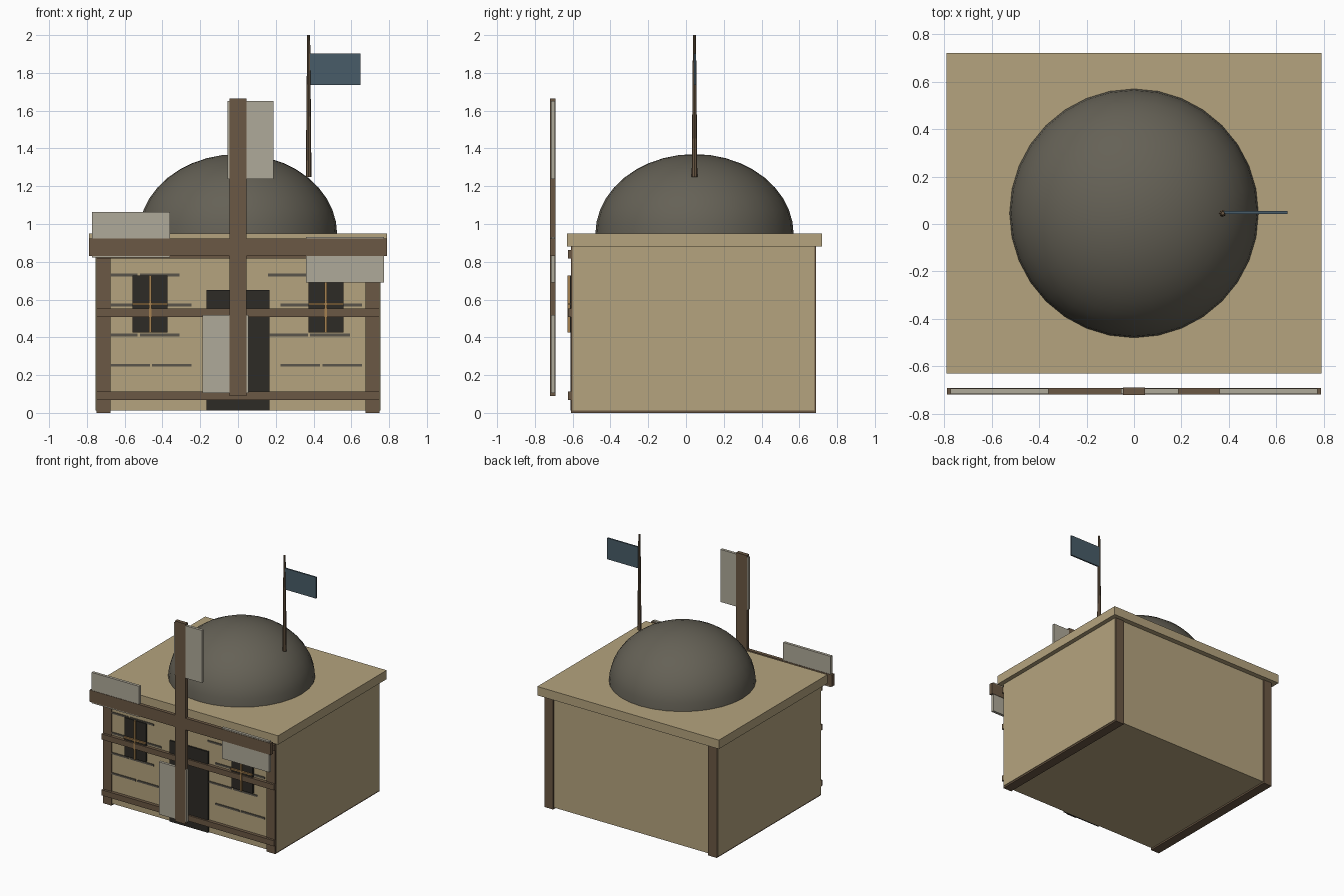
import bpy, bmesh, math
from mathutils import Matrix

if "Cube" in bpy.data.objects:
    bpy.data.objects.remove(bpy.data.objects["Cube"])


def material(name, rgb):
    m = bpy.data.materials.new(name)
    m.diffuse_color = (*rgb, 1)
    m.use_nodes = True
    m.node_tree.nodes["Principled BSDF"].inputs["Base Color"].default_value = m.diffuse_color
    return m


SAND = material("sand", (0.46, 0.37, 0.21))
WOOD = material("wood", (0.147, 0.098, 0.058))
DARK = material("dark", (0.026, 0.024, 0.019))
STONE = material("stone", (0.13, 0.12, 0.093))
CLOTH = material("cloth", (0.43, 0.40, 0.32))
BLUE = material("blue", (0.065, 0.107, 0.138))
TRIM = material("trim", (0.38, 0.22, 0.08))
GROOVE = material("groove", (0.10, 0.09, 0.07))


def finish(name, bm, mat):
    me = bpy.data.meshes.new(name)
    bm.to_mesh(me)
    bm.free()
    ob = bpy.data.objects.new(name, me)
    me.materials.append(mat)
    bpy.context.collection.objects.link(ob)
    return ob


def box(name, x, y, z, mat):
    """Box from (min, max) pairs on each axis."""
    bm = bmesh.new()
    size = [b - a for a, b in (x, y, z)]
    mid = [(a + b) / 2 for a, b in (x, y, z)]
    bmesh.ops.create_cube(bm, size=1, matrix=Matrix.Translation(mid) @ Matrix.Diagonal((*size, 1)))
    return finish(name, bm, mat)


# House body and roof slab
box("house_body", (-0.755, 0.755), (-0.60, 0.68), (0.013, 0.90), SAND)
box("roof_slab", (-0.79, 0.79), (-0.63, 0.72), (0.88, 0.95), SAND)

# Timber frame: full-depth side posts and front rails
for s, side in ((-1, "left"), (1, "right")):
    box(f"corner_post_{side}", sorted((s * 0.675, s * 0.75)), (-0.608, 0.688), (0, 0.88), WOOD)
for z in (0.09, 0.53, 0.84):
    box("front_rail", (-0.75, 0.75), (-0.626, -0.59), (z - 0.022, z + 0.022), WOOD)

# Door and windows with cross bars
box("door", (-0.168, 0.168), (-0.612, -0.59), (0.013, 0.65), DARK)
for cx in (-0.465, 0.465):
    box("window", (cx - 0.093, cx + 0.093), (-0.614, -0.59), (0.425, 0.728), DARK)
    box("window_bar_upright", (cx - 0.006, cx + 0.006), (-0.628, -0.61), (0.425, 0.728), TRIM)
    box("window_bar_level", (cx - 0.093, cx + 0.093), (-0.628, -0.61), (0.57, 0.582), TRIM)

# Staggered masonry strips
for row in range(4):
    shift = 0 if row % 2 == 0 else -0.065
    z = 0.253 + 0.159 * row
    for cx in (-0.572, -0.35, 0.33, 0.552):
        c = cx + shift
        box("masonry_strip", (c - 0.105, c + 0.105), (-0.606, -0.59), (z - 0.007, z + 0.007), GROOVE)

# Domed roof: upper half of a flattened sphere
bm = bmesh.new()
bmesh.ops.create_uvsphere(bm, u_segments=32, v_segments=20, radius=1)
bmesh.ops.delete(bm, geom=[v for v in bm.verts if v.co.z < -0.01], context='VERTS')
bmesh.ops.contextual_create(bm, geom=[e for e in bm.edges if e.is_boundary])
bmesh.ops.transform(bm, verts=bm.verts,
                    matrix=Matrix.Translation((0, 0.045, 0.945)) @ Matrix.Diagonal((0.525, 0.525, 0.425, 1)))
dome = finish("dome", bm, STONE)
bpy.context.view_layer.objects.active = dome
dome.select_set(True)
bpy.ops.object.shade_smooth_by_angle(angle=math.radians(35))

# Windmill: crossed beams with four offset sails
HUB = 0.877
box("sail_beam_upright", (-0.046, 0.046), (-0.72, -0.69), (HUB - 0.788, HUB + 0.788), WOOD)
box("sail_beam_level", (-0.788, 0.788), (-0.719, -0.691), (HUB - 0.046, HUB + 0.046), WOOD)
for i in range(4):
    sail = box("sail", (-0.055, 0.187), (-0.716, -0.694), (0.36, 0.773), CLOTH)
    sail.data.transform(Matrix.Translation((0, 0, HUB)) @ Matrix.Rotation(i * math.pi / 2, 4, 'Y'))

# Flagpole and flag
bm = bmesh.new()
bmesh.ops.create_cone(bm, cap_ends=True, segments=8, radius1=0.015, radius2=0.008, depth=0.75,
                      matrix=Matrix.Translation((0.374, 0.045, 1.625)))
finish("flagpole", bm, WOOD)
box("flag", (0.378, 0.648), (0.042, 0.054), (1.735, 1.902), BLUE)
